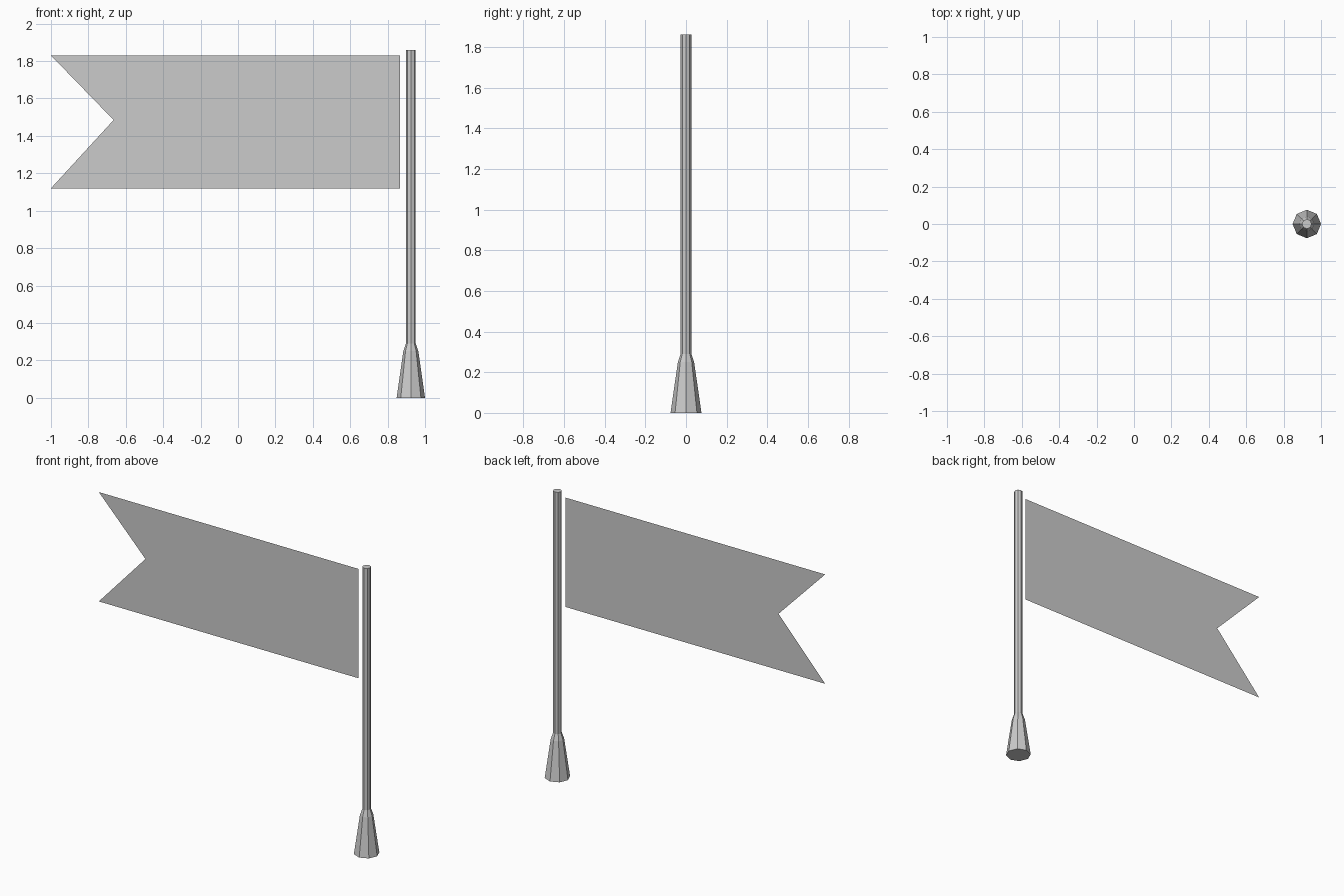
import bpy
import bmesh
from math import cos, sin, pi

cube = bpy.data.objects.get("Cube")
if cube:
    bpy.data.objects.remove(cube, do_unlink=True)

POLE_X = 0.924
SIDES = 8

grey = bpy.data.materials.new("light_grey")
grey.use_nodes = True
grey.diffuse_color = (0.6, 0.6, 0.6, 1)
grey.node_tree.nodes["Principled BSDF"].inputs["Base Color"].default_value = (0.6, 0.6, 0.6, 1)


def finish(name, bm, location):
    mesh = bpy.data.meshes.new(name)
    bm.to_mesh(mesh)
    bm.free()
    mesh.materials.append(grey)
    obj = bpy.data.objects.new(name, mesh)
    obj.location = location
    bpy.context.collection.objects.link(obj)
    return obj


def lathe(name, profile):
    """Faceted, capped solid from (radius, height) pairs."""
    bm = bmesh.new()
    rings = [[bm.verts.new((r * cos(2 * pi * i / SIDES), r * sin(2 * pi * i / SIDES), z))
              for i in range(SIDES)] for r, z in profile]
    for low, high in zip(rings, rings[1:]):
        for i in range(SIDES):
            j = (i + 1) % SIDES
            bm.faces.new((low[i], low[j], high[j], high[i]))
    bm.faces.new(rings[0][::-1])
    bm.faces.new(rings[-1])
    return finish(name, bm, (POLE_X, 0, 0))


# Flared foot with a short shoulder, running up into the thin pole
lathe("pole_and_base", [(0.076, 0), (0.04, 0.25), (0.026, 0.29), (0.026, 1.86)])

# Flat swallow-tailed flag
bm = bmesh.new()
outline = [(-1, 1.12), (0.865, 1.12), (0.865, 1.83), (-1, 1.83), (-0.665, 1.485)]
bm.faces.new([bm.verts.new((x, 0, z)) for x, z in outline])
finish("flag", bm, (0, 0, 0))
